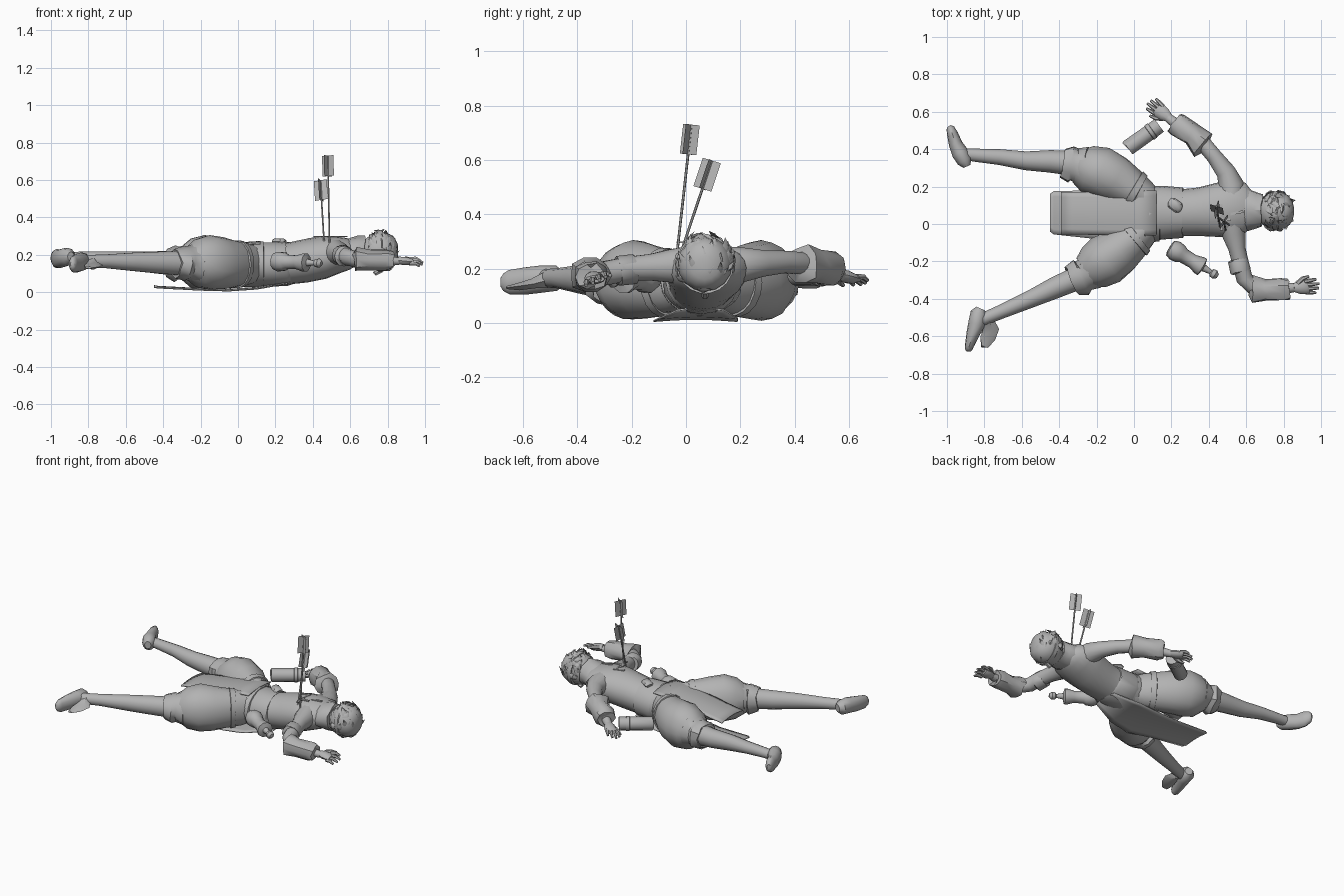
import bpy, bmesh, math, random
from mathutils import Vector

random.seed(4)
grey = bpy.data.materials.new("plain_grey")
grey.diffuse_color = (0.45, 0.45, 0.45, 1)


def finish(name, bm, smooth=True):
    bmesh.ops.recalc_face_normals(bm, faces=bm.faces)
    me = bpy.data.meshes.new(name)
    bm.to_mesh(me)
    bm.free()
    me.materials.append(grey)
    ob = bpy.data.objects.new(name, me)
    bpy.context.collection.objects.link(ob)
    if smooth:
        bpy.ops.object.select_all(action='DESELECT')
        ob.select_set(True)
        bpy.context.view_layer.objects.active = ob
        bpy.ops.object.shade_smooth_by_angle(angle=math.radians(40))
    return ob


def add_loft(bm, rows, sides=14, ragged=0.0):
    """Rows are x, y, z, half width, half height; sections stand across the path."""
    pts = [Vector(r[:3]) for r in rows]
    rings = []
    for i, r in enumerate(rows):
        d = (pts[min(i + 1, len(pts) - 1)] - pts[max(i - 1, 0)]).normalized()
        ref = Vector((0, 0, 1)) if abs(d.z) < 0.9 else Vector((1, 0, 0))
        side = ref.cross(d).normalized()
        up = d.cross(side)
        ring = []
        for k in range(sides):
            a = 2 * math.pi * k / sides
            f = 1 + ragged * random.uniform(-1, 1)
            ring.append(bm.verts.new(pts[i] + side * math.cos(a) * r[3] * f
                                     + up * math.sin(a) * r[4] * f
                                     + d * ragged * random.uniform(-.08, .08)))
        rings.append(ring)
    for a, b in zip(rings, rings[1:]):
        for k in range(sides):
            j = (k + 1) % sides
            bm.faces.new((a[k], a[j], b[j], b[k]))
    bm.faces.new(rings[0])
    bm.faces.new(rings[-1])


def loft(name, rows, sides=14, ragged=0.0):
    bm = bmesh.new()
    add_loft(bm, rows, sides, ragged)
    return finish(name, bm)


def sheet(name, rows, bow=0.012, thick=0.006):
    """Cloth strip: rows are x, z, y0, y1, bowed crosswise."""
    bm = bmesh.new()
    n = 8
    g = [[bm.verts.new((x, y0 + (y1 - y0) * k / n, z + bow * math.sin(math.pi * k / n)))
          for k in range(n + 1)] for x, z, y0, y1 in rows]
    for a, b in zip(g, g[1:]):
        for k in range(n):
            bm.faces.new((a[k], a[k + 1], b[k + 1], b[k]))
    ob = finish(name, bm)
    ob.modifiers.new("thickness", 'SOLIDIFY').thickness = thick
    return ob


def plate(name, loc, size, turn=0.0):
    bm = bmesh.new()
    bmesh.ops.create_cube(bm, size=1)
    for v in bm.verts:
        v.co = Vector((v.co.x * size[0], v.co.y * size[1], v.co.z * size[2]))
    ob = finish(name, bm, False)
    ob.location, ob.rotation_euler = loc, (0, 0, turn)


# Torso, pelvis and belt
loft("torso", [(.08, .06, .145, .13, .12), (.15, .06, .145, .135, .115), (.25, .06, .15, .125, .11),
               (.35, .065, .165, .13, .115), (.45, .075, .185, .145, .115), (.53, .08, .2, .155, .1),
               (.59, .08, .205, .14, .085), (.64, .075, .21, .08, .06), (.66, .075, .21, .05, .045)], 20)
loft("pelvis", [(.13, .06, .14, .13, .115), (.06, .06, .14, .15, .115), (-.03, .06, .14, .15, .11),
                (-.1, .06, .14, .09, .09), (-.13, .06, .13, .05, .05)], 18)
loft("belt", [(.075, .055, .15, .14, .115), (.08, .055, .15, .15, .122),
              (.135, .055, .15, .148, .122), (.14, .055, .15, .135, .11)], 20)
loft("tunic_hem", [(.12, .06, .148, .14, .118), (.15, .06, .148, .146, .12), (.26, .06, .15, .134, .118),
                   (.27, .06, .152, .12, .11)], 20, .02)
loft("back_pouch", [(.19, .12, .265, .02, .012), (.2, .115, .27, .03, .018), (.24, .085, .27, .03, .018),
                    (.25, .08, .265, .02, .012)], 8)
for i, (x, y, t) in enumerate([(.44, .09, .3), (.46, .06, 1.3), (.48, .02, .1), (.47, .0, 1.5), (.55, .06, .2)]):
    plate("back_patch_%d" % i, (x, y, .297), (.07, .014, .006), t)

# Neck, loose collar
loft("neck", [(.62, .075, .21, .055, .055), (.72, .07, .21, .05, .05)])
loft("collar", [(.57, .078, .203, .105, .07), (.61, .076, .21, .11, .082), (.65, .074, .213, .095, .085),
                (.685, .073, .215, .09, .085), (.675, .073, .215, .06, .06)], 16, .07)

# Head with nose, headband and swept hair locks
C = Vector((.762, .07, .218))
loft("head", [(.665, .07, .2, .045, .05), (.69, .07, .2, .075, .08), (.73, .07, .212, .096, .098),
              (.78, .07, .218, .101, .102), (.82, .07, .222, .086, .09), (.845, .07, .225, .058, .065),
              (.855, .07, .225, .02, .025)], 16)
loft("nose", [(.77, .07, .115, .012, .01), (.735, .07, .1, .014, .014), (.725, .07, .11, .008, .008)], 6)
loft("headband", [(.742, .07, .215, .095, .1), (.745, .07, .215, .104, .108),
                  (.77, .07, .217, .106, .109), (.773, .07, .217, .1, .1)], 18)
bm = bmesh.new()
for i in range(60):
    n = Vector((random.uniform(-.7, .9), random.uniform(-1, 1), random.uniform(-.4, 1))).normalized()
    flow = Vector((random.uniform(-.4, .3), random.uniform(-.3, .7), random.uniform(.3, 1)))
    t = (flow - n * flow.dot(n)).normalized()
    p = C + Vector((n.x * .084, n.y * .1, n.z * .102))
    L = random.uniform(.05, .075)
    q = p + t * L * .5 + n * .006
    e = p + t * L + n * random.uniform(-.012, .008)
    s = t.cross(n) * random.uniform(.012, .02)
    a, b, c, d = (bm.verts.new(v) for v in (p - s * .7, p + s * .7, q + s - n * .006, q - s - n * .006))
    m, tip = bm.verts.new(q + n * .004), bm.verts.new(e)
    for f in ((a, b, m), (b, c, m), (d, a, m), (c, tip, m), (tip, d, m), (a, d, tip), (a, tip, b), (b, tip, c)):
        bm.faces.new(f)
finish("hair_locks", bm)
for s in (-1, 1):
    loft("ear_%s" % ("left" if s > 0 else "right"),
         [(.71, .07 + s * .085, .195, .01, .012), (.73, .07 + s * .1, .205, .01, .022),
          (.75, .07 + s * .098, .21, .008, .012)], 8)

# Puffed trousers, ragged knee cuffs and thigh straps
loft("left_trouser", [(.11, .12, .15, .06, .09), (.05, .145, .15, .09, .112), (-.03, .195, .15, .11, .125),
                      (-.1, .24, .153, .128, .138), (-.18, .277, .157, .138, .147),
                      (-.25, .295, .155, .125, .13), (-.3, .31, .155, .09, .09)], 20, .03)
loft("right_trouser", [(.11, 0, .15, .06, .09), (.05, -.035, .15, .09, .112), (-.02, -.095, .15, .11, .125),
                       (-.08, -.145, .153, .128, .138), (-.15, -.195, .157, .138, .147),
                       (-.215, -.233, .155, .122, .13), (-.26, -.26, .155, .09, .09)], 20, .03)
loft("left_knee_cuff", [(-.26, .302, .155, .07, .08), (-.27, .305, .155, .108, .108), (-.315, .315, .155, .086, .085),
                        (-.335, .32, .155, .1, .095), (-.378, .325, .155, .084, .08),
                        (-.365, .325, .155, .06, .06)], 12, .09)
loft("right_knee_cuff", [(-.22, -.242, .155, .07, .08), (-.23, -.25, .155, .108, .108),
                         (-.27, -.272, .155, .086, .085), (-.29, -.282, .155, .1, .095),
                         (-.335, -.302, .155, .082, .08), (-.325, -.298, .155, .06, .06)], 12, .09)
loft("left_thigh_strap", [(.025, .163, .15, .09, .1), (.02, .165, .15, .106, .124), (-.01, .183, .15, .114, .129),
                          (-.015, .186, .15, .09, .1)], 18)
loft("right_thigh_strap", [(.025, -.058, .15, .09, .1), (.02, -.06, .15, .106, .124), (-.005, -.082, .15, .114, .129),
                           (-.01, -.086, .15, .09, .1)], 18)

# Lower legs and feet
loft("left_shin", [(-.33, .325, .155, .066, .068), (-.45, .335, .16, .06, .06), (-.58, .338, .168, .05, .051),
                   (-.72, .358, .18, .042, .038), (-.85, .368, .185, .035, .032), (-.92, .375, .185, .03, .03)])
loft("right_shin", [(-.28, -.28, .155, .064, .068), (-.42, -.34, .158, .058, .06), (-.55, -.4, .162, .047, .051),
                    (-.7, -.465, .165, .038, .038), (-.82, -.515, .165, .034, .034), (-.86, -.53, .165, .03, .03)])
loft("left_foot", [(-.893, .308, .19, .02, .025), (-.905, .335, .19, .04, .046), (-.93, .38, .185, .045, .05),
                   (-.955, .43, .178, .036, .05), (-.97, .48, .18, .03, .052), (-.982, .513, .185, .022, .038),
                   (-.988, .524, .185, .01, .018)], 12)
loft("right_foot", [(-.82, -.452, .165, .025, .025), (-.83, -.475, .165, .044, .046), (-.84, -.53, .162, .046, .05),
                    (-.862, -.59, .155, .035, .05), (-.88, -.65, .15, .024, .045), (-.885, -.672, .15, .02, .032),
                    (-.886, -.682, .15, .01, .016)], 12)
loft("right_boot_flap", [(-.79, -.52, .16, .045, .03), (-.77, -.56, .145, .048, .02), (-.785, -.61, .135, .045, .014),
                         (-.8, -.66, .13, .02, .006)], 5, .1)

# Back cloth stretched between the thighs, front cloth on the ground
sheet("back_cloth", [(.12, .262, -.06, .18), (.02, .255, -.065, .18), (-.1, .235, -.06, .175),
                     (-.22, .215, -.058, .172), (-.32, .2, -.056, .172), (-.39, .19, -.055, .172)], .012)
sheet("front_cloth", [(.28, .045, -.03, .14), (.1, .014, -.1, .19), (-.05, .004, -.12, .19), (-.2, .008, -.08, .18),
                      (-.43, .02, -.055, .175), (-.45, .024, -.04, .16)], .008)

# Sleeves, arms and wide wrist guards
loft("left_arm", [(.52, .14, .21, .07, .075), (.52, .21, .215, .068, .065), (.49, .28, .22, .052, .05),
                  (.43, .36, .225, .042, .042), (.38, .42, .22, .042, .042), (.3, .48, .21, .036, .036),
                  (.18, .57, .175, .024, .022)])
loft("left_wrist_guard", [(.385, .415, .215, .04, .04), (.37, .425, .213, .08, .074), (.31, .475, .207, .06, .06),
                          (.24, .525, .198, .066, .066), (.215, .54, .195, .056, .054), (.22, .538, .195, .03, .03)],
     10, .11)
loft("right_arm", [(.52, .01, .21, .07, .075), (.535, -.06, .21, .062, .062), (.55, -.13, .205, .046, .05),
                   (.57, -.21, .2, .044, .045), (.59, -.29, .185, .045, .045), (.64, -.345, .175, .04, .042),
                   (.75, -.35, .17, .034, .034), (.86, -.34, .165, .024, .02)])
loft("right_sleeve_cuff", [(.553, -.185, .2, .044, .046), (.555, -.19, .2, .054, .055), (.57, -.25, .192, .056, .056),
                           (.572, -.255, .192, .044, .046)], 12, .05)
loft("right_wrist_guard", [(.63, -.35, .175, .04, .04), (.635, -.352, .175, .075, .066), (.7, -.355, .172, .058, .054),
                           (.79, -.35, .17, .064, .056), (.825, -.348, .168, .054, .05), (.82, -.348, .168, .03, .03)],
     10, .11)


def hand(name, wrist, angle, drop, roll, thumb):
    bm = bmesh.new()
    f = Vector((math.cos(angle), math.sin(angle), drop))
    s = Vector((-math.sin(angle), math.cos(angle), roll))

    def p(a, b, dz=0):
        return (*(Vector(wrist) + f * a + s * b + Vector((0, 0, dz))),)
    add_loft(bm, [(*p(0, 0), .024, .021), (*p(.03, 0), .036, .023), (*p(.065, 0), .039, .02),
                  (*p(.08, 0), .035, .013)], 10)
    for k in range(4):
        b = (k - 1.5) * .019
        L = (.045, .062, .066, .052)[k]
        add_loft(bm, [(*p(.06, b), .0115, .0115), (*p(.07 + L * .5, b * 1.15, .006), .0105, .0105),
                      (*p(.07 + L, b * 1.25, -.004), .007, .007)], 6)
    add_loft(bm, [(*p(.02, thumb * .02), .014, .013), (*p(.05, thumb * .045, -.006), .012, .012),
                  (*p(.085, thumb * .055, -.01), .007, .007)], 6)
    finish(name, bm)


hand("left_hand", (.185, .568, .178), math.radians(141), -.22, -.2, 1)
hand("right_hand", (.855, -.34, .17), math.radians(4), -.1, .45, 1)

# Quiver beside the left arm
loft("quiver", [(-.035, .405, .18, .038, .038), (-.033, .407, .18, .043, .043), (.08, .487, .18, .042, .042),
                (.082, .489, .18, .046, .046), (.098, .5, .18, .046, .046), (.1, .501, .18, .042, .042),
                (.135, .527, .18, .042, .042)], 16)

# Flask beside the waist
A, D = Vector((.19, -.125, .165)), Vector((.25, -.15, -.01))
loft("flask", [(*(A + D * t), r, r) for t, r in
               [(0, .03), (.02, .045), (.12, .055), (.24, .05), (.3, .04), (.5, .038), (.64, .05), (.7, .05),
                (.73, .02), (.88, .012), (.9, .022), (.97, .025), (1.03, .012)]], 10)

# Arrows standing in the back, with crossed vanes
for i, (a, b, turn) in enumerate([((.49, -.035, .24), (.48, .02, .73), .2), ((.462, -.025, .24), (.44, .095, .598), .5)]):
    a, b = Vector(a), Vector(b)
    d = (b - a).normalized()
    loft("arrow_shaft_%d" % (i + 1), [(*a, .005, .005), (*b, .005, .005)], 6)
    bm = bmesh.new()
    u = Vector((math.cos(math.pi / 4 + turn), math.sin(math.pi / 4 + turn), 0))
    u = (u - d * u.dot(d)).normalized()
    for w in (u, d.cross(u)):
        n = d.cross(w) * .001
        for o in (n, -n):
            bm.faces.new([bm.verts.new(b + w * k * .036 + d * h + o)
                          for k, h in ((-1, -.11), (1, -.11), (1, 0), (-1, 0))])
    finish("arrow_vanes_%d" % (i + 1), bm, False)
